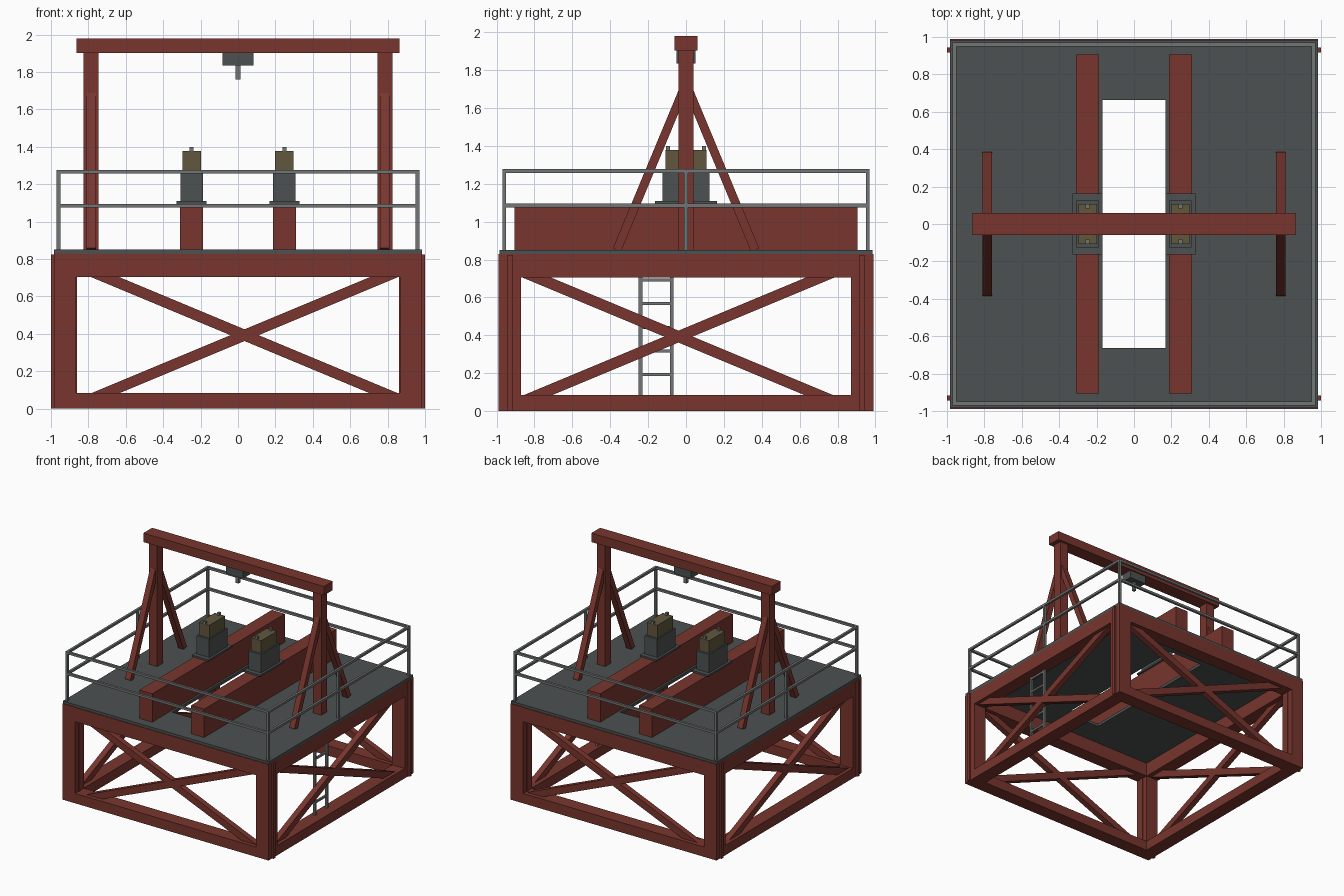
import bpy, bmesh
from mathutils import Vector, Matrix

cube = bpy.data.objects.get("Cube")
if cube:
    bpy.data.objects.remove(cube, do_unlink=True)


def material(name, rgb):
    m = bpy.data.materials.new(name)
    m.use_nodes = True
    m.diffuse_color = (*rgb, 1)
    m.node_tree.nodes["Principled BSDF"].inputs["Base Color"].default_value = (*rgb, 1)
    return m


RED = material("oxide red", (0.19, 0.036, 0.027))
DARK = material("dark grey", (0.075, 0.083, 0.083))
STEEL = material("rail grey", (0.17, 0.18, 0.18))
OLIVE = material("olive brown", (0.12, 0.095, 0.047))


def finish(name, bm, mat):
    bmesh.ops.recalc_face_normals(bm, faces=bm.faces)
    mesh = bpy.data.meshes.new(name)
    bm.to_mesh(mesh)
    bm.free()
    mesh.materials.append(mat)
    ob = bpy.data.objects.new(name, mesh)
    bpy.context.collection.objects.link(ob)
    return ob


def box(name, mat, x, y, z):
    """Box from (low, high) ranges on each axis."""
    bm = bmesh.new()
    size = Matrix.Diagonal((x[1] - x[0], y[1] - y[0], z[1] - z[0], 1))
    mid = Matrix.Translation((sum(x) / 2, sum(y) / 2, sum(z) / 2))
    bmesh.ops.create_cube(bm, size=1, matrix=mid @ size)
    return finish(name, bm, mat)


def around(c, half):
    return (c - half, c + half)


def bar(name, mat, a, b, width, depth, normal):
    """Straight bar from a to b; depth is measured along normal."""
    a, b, n = Vector(a), Vector(b), Vector(normal)
    d = (b - a).normalized()
    s = n.cross(d)
    frame = Matrix((s, n, d)).transposed().to_4x4()
    size = Matrix.Diagonal((width, depth, (b - a).length, 1))
    bm = bmesh.new()
    bmesh.ops.create_cube(bm, size=1, matrix=Matrix.Translation((a + b) / 2) @ frame @ size)
    return finish(name, bm, mat)


SIDES = (-1, 1)
C = 0.93      # centre line of the base frame
H = 0.06      # half width of its members

# Corner posts with a protruding centre web
for sx in SIDES:
    for sy in SIDES:
        box("corner_post", RED, around(sx * 0.925, H), around(sy * C, H), (0, 0.83))
        box("corner_web", RED, around(sx * C, 0.07), around(sy * C, 0.013), (0, 0.825))

# Ring beams and crossed braces on all four sides
for s in SIDES:
    for label, z in (("lower", (0, 0.085)), ("upper", (0.705, 0.828))):
        box(label + "_cross_beam", RED, (-C, C), around(s * C, H), z)
        box(label + "_side_beam", RED, around(s * 0.925, H), (-C, C), z)
    for t in SIDES:
        bar("cross_brace", RED, (-0.805, s * C, 0.393 - t * 0.35),
            (0.875, s * C, 0.393 + t * 0.35), 0.058, 0.05, (0, 1, 0))
        bar("side_brace", RED, (s * C, -0.88, 0.393 - t * 0.35),
            (s * C, 0.80, 0.393 + t * 0.35), 0.058, 0.05, (1, 0, 0))

# Deck with a central well
bm = bmesh.new()
corners = ((-1, -1), (1, -1), (1, 1), (-1, 1))
outer = [bm.verts.new((x * 0.985, y * 0.985, 0.85)) for x, y in corners]
inner = [bm.verts.new((x * 0.168, y * 0.663, 0.85)) for x, y in corners]
for i in range(4):
    j = (i + 1) % 4
    bm.faces.new((outer[i], outer[j], inner[j], inner[i]))
deck = finish("deck", bm, DARK)
solid = deck.modifiers.new("thickness", "SOLIDIFY")
solid.thickness = 0.025
solid.offset = -1

# Handrail
R, T = 0.96, 0.01
for sx in SIDES:
    for y in (-R, 0, R):
        box("rail_post", STEEL, around(sx * R, T), around(y, T), (0.85, 1.275))
for label, z in (("top_rail", 1.267), ("middle_rail", 1.085)):
    for s in SIDES:
        box(label + "_cross", STEEL, (-R - T, R + T), around(s * R, T), around(z, T))
        box(label + "_side", STEEL, around(s * R, T), (-R - T, R + T), around(z, T))

# Access ladder under the deck
for y in (-0.24, -0.075):
    box("ladder_rail", STEEL, around(0.9, T), around(y, T), (0.08, 0.825))
for i in range(5):
    box("ladder_rung", STEEL, around(0.9, 0.008), (-0.24, -0.075), around(0.192 + i * 0.125, 0.008))

# Skid beams, each carrying a machine
for s in SIDES:
    x = s * 0.248
    box("skid_beam", RED, around(x, 0.062), (-0.905, 0.905), (0.85, 1.095))
    box("machine_base", DARK, around(x, 0.08), around(0, 0.163), (1.095, 1.11))
    box("machine_body", DARK, around(x, 0.06), around(0, 0.125), (1.11, 1.268))
    box("machine_head", OLIVE, around(x, 0.049), around(0, 0.107), (1.268, 1.378))
    for t in SIDES:
        box("machine_pin", STEEL, around(x, 0.011), around(t * 0.095, 0.011), (1.378, 1.4))

# Gantry with raking legs
for s in SIDES:
    x = s * 0.785
    box("gantry_column", RED, around(x, 0.04), around(0, 0.04), (0.85, 1.905))
    for t in SIDES:
        bar("gantry_leg", RED, (x, t * 0.365, 0.85), (x, t * 0.02, 1.68), 0.046, 0.05, (1, 0, 0))
box("gantry_beam", RED, (-0.863, 0.863), around(0, 0.06), (1.903, 1.98))
box("hoist_block", DARK, around(0, 0.082), around(0, 0.05), (1.835, 1.903))
box("hoist_hook", STEEL, around(0, 0.013), around(0, 0.013), (1.76, 1.835))
